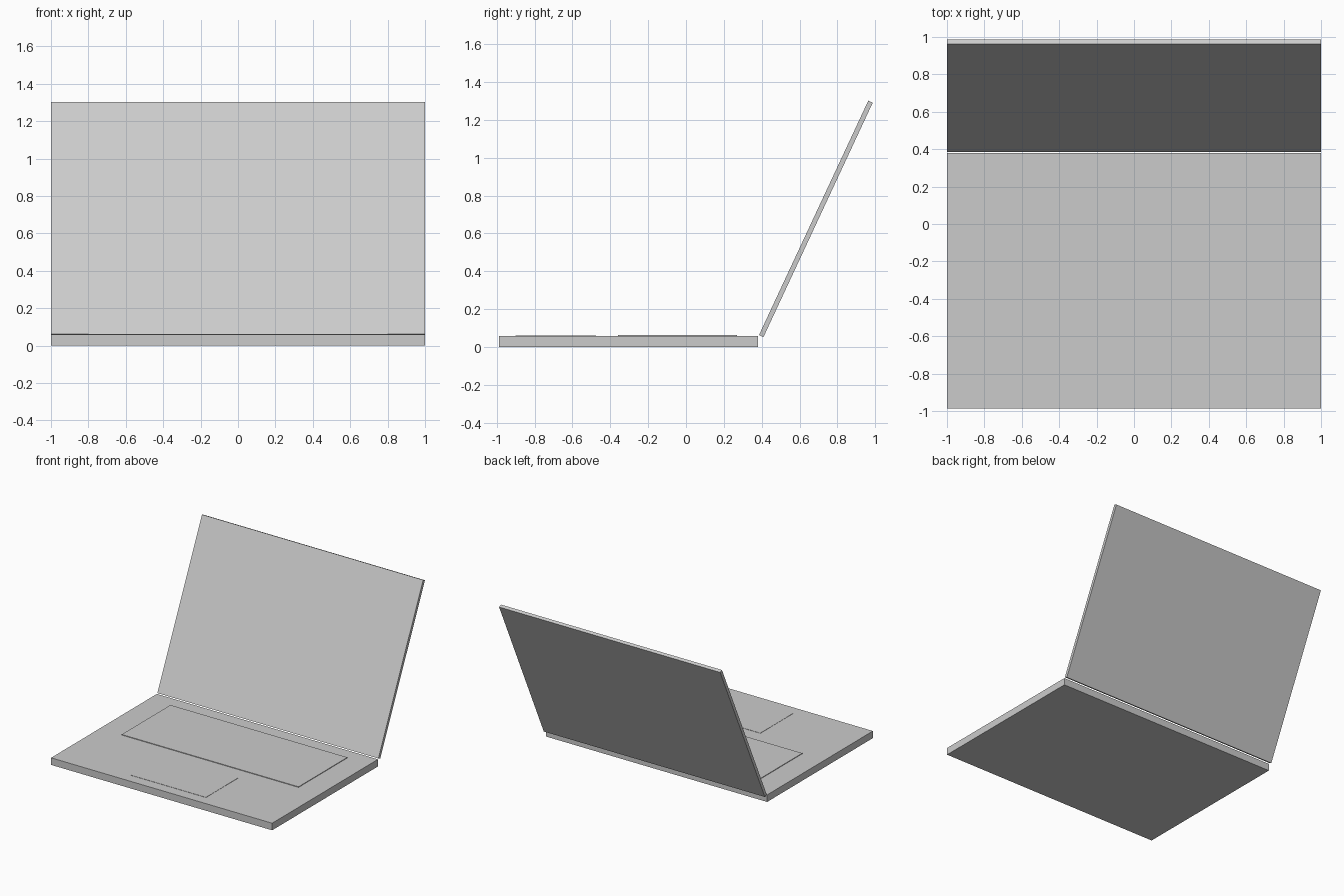
import bpy
from math import radians, sin, cos
from mathutils import Matrix, Vector

if "Cube" in bpy.data.objects:
    bpy.data.objects.remove(bpy.data.objects["Cube"])


def box(name, lo, hi):
    """Axis-aligned box between two corners."""
    lo, hi = Vector(lo), Vector(hi)
    bpy.ops.mesh.primitive_cube_add(size=1)
    ob = bpy.context.object
    ob.name = name
    ob.data.transform(Matrix.Translation((lo + hi) / 2) @ Matrix.Diagonal((*(hi - lo), 1)))
    return ob


DEPTH = 1.367
FRONT = -0.987
TOP = 0.058

# base slab
box("base", (-1, FRONT, 0), (1, FRONT + DEPTH, TOP))

# keyboard panel and trackpad, slightly proud of the base
box("keyboard", (-0.8, -0.36, TOP - 0.006), (0.8, 0.27, TOP + 0.005))
box("trackpad", (-0.34, -0.90, TOP - 0.006), (0.34, -0.475, TOP + 0.002))

# lid, hinged at its lower front edge and leaning back 25 degrees
TILT, THICK = radians(25), 0.026
lid = box("screen_lid", (-1, 0, 0), (1, THICK, DEPTH))
lid.rotation_euler.x = -TILT
lid.location = (0, 0.987 - DEPTH * sin(TILT) - THICK * cos(TILT), 1.302 - DEPTH * cos(TILT))
